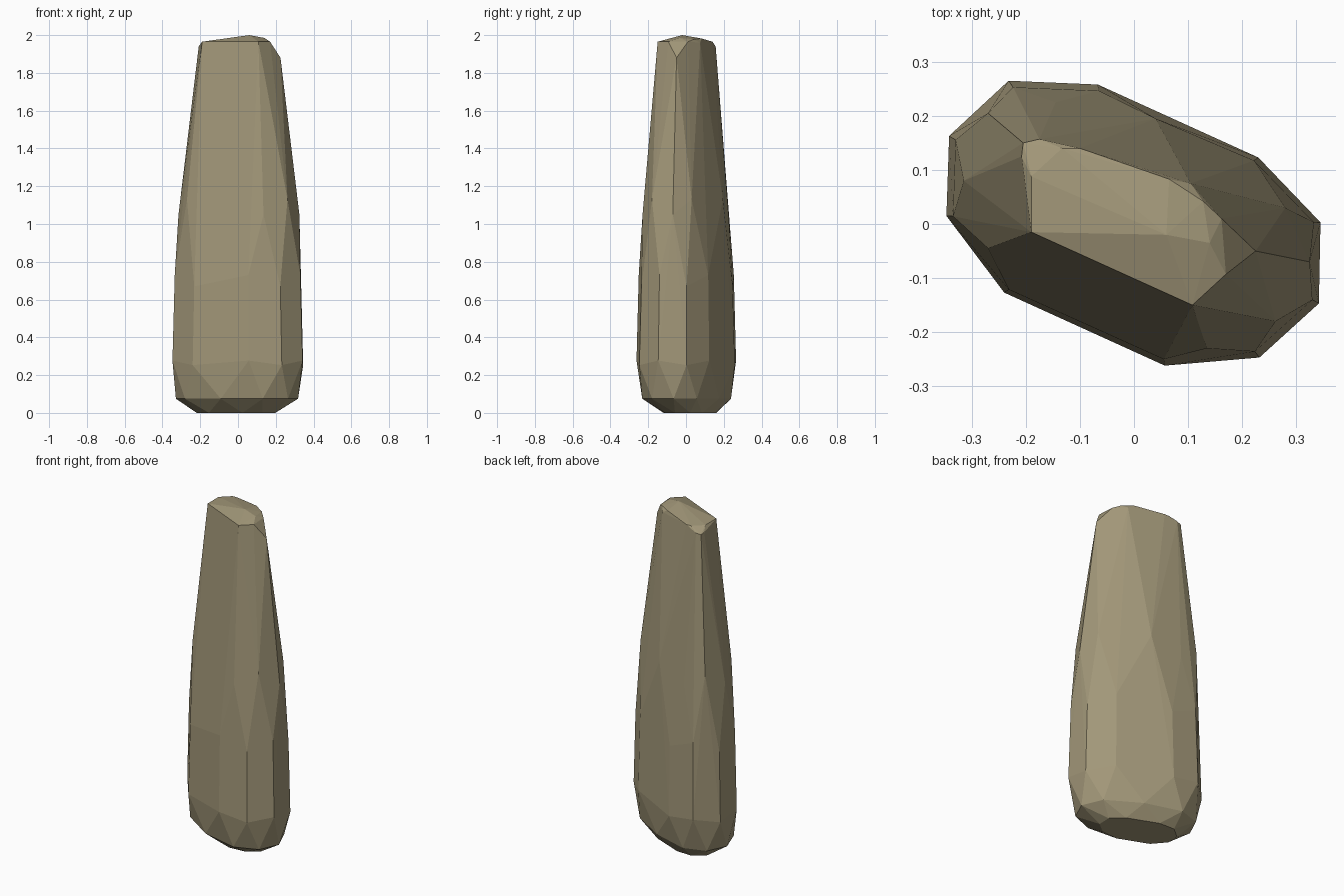
import bpy, bmesh
from mathutils import Vector

if "Cube" in bpy.data.objects:
    bpy.data.objects.remove(bpy.data.objects["Cube"])

# Widest outline near the foot
foot = [(-.232, .265), (-.067, .258), (.23, .123), (.345, .003), (.342, -.147),
        (.232, -.247), (.057, -.262), (-.24, -.127), (-.347, .015), (-.342, .163)]
# Waist outline, facets staggered against the foot
waist = [(-.27, .205), (-.145, .225), (.04, .195), (.135, .14), (.28, .03), (.325, -.07),
         (.262, -.18), (.135, -.23), (-.27, -.045), (-.315, .08)]
# Chipped crown
crown = [(-.19, -.015, 1.965), (-.19, .088, 1.965), (-.208, .125, 1.94), (-.205, .15, 1.935),
         (-.175, .157, 1.94), (-.133, .14, 1.965), (-.1, .14, 1.965), (.065, .083, 1.982),
         (.105, .075, 1.96), (.128, .042, 1.978), (.162, .01, 1.965), (.225, -.05, 1.88),
         (.14, -.035, 1.985), (.17, -.093, 1.965), (.108, -.15, 1.965), (.06, -.02, 2.0)]


def ring(outline, z, sx=1, sy=1, dx=0, dy=0, wobble=0):
    return [(x * sx + dx, y * sy + dy, z + wobble * (-1) ** i)
            for i, (x, y) in enumerate(outline)]


mids = [tuple((Vector(a) + Vector(b)) / 2) for a, b in zip(foot, foot[1:] + foot[:1])]
points = (ring(foot, 0, .6, .53, -.01, .02)
          + ring(mids, .075, .94, .91, -.005)
          + ring(foot, .265, wobble=.012)
          + ring(foot, .70, .965, .955, wobble=.03)
          + ring(waist, 1.09, wobble=.04)
          + crown)

# Faceted stone: hull around the rings
bm = bmesh.new()
for p in points:
    bm.verts.new(p)
res = bmesh.ops.convex_hull(bm, input=bm.verts)
loose = [v for v in bm.verts if not v.link_faces]
bmesh.ops.delete(bm, geom=loose, context='VERTS')
bmesh.ops.dissolve_limit(bm, angle_limit=.02, verts=bm.verts, edges=bm.edges)
bmesh.ops.recalc_face_normals(bm, faces=bm.faces)
mesh = bpy.data.meshes.new("standing_stone")
bm.to_mesh(mesh)
bm.free()
stone = bpy.data.objects.new("standing_stone", mesh)
bpy.context.collection.objects.link(stone)

# Stone colour
mat = bpy.data.materials.new("stone")
mat.diffuse_color = (.36, .31, .19, 1)
mat.use_nodes = True
mat.node_tree.nodes["Principled BSDF"].inputs["Base Color"].default_value = mat.diffuse_color
mesh.materials.append(mat)
